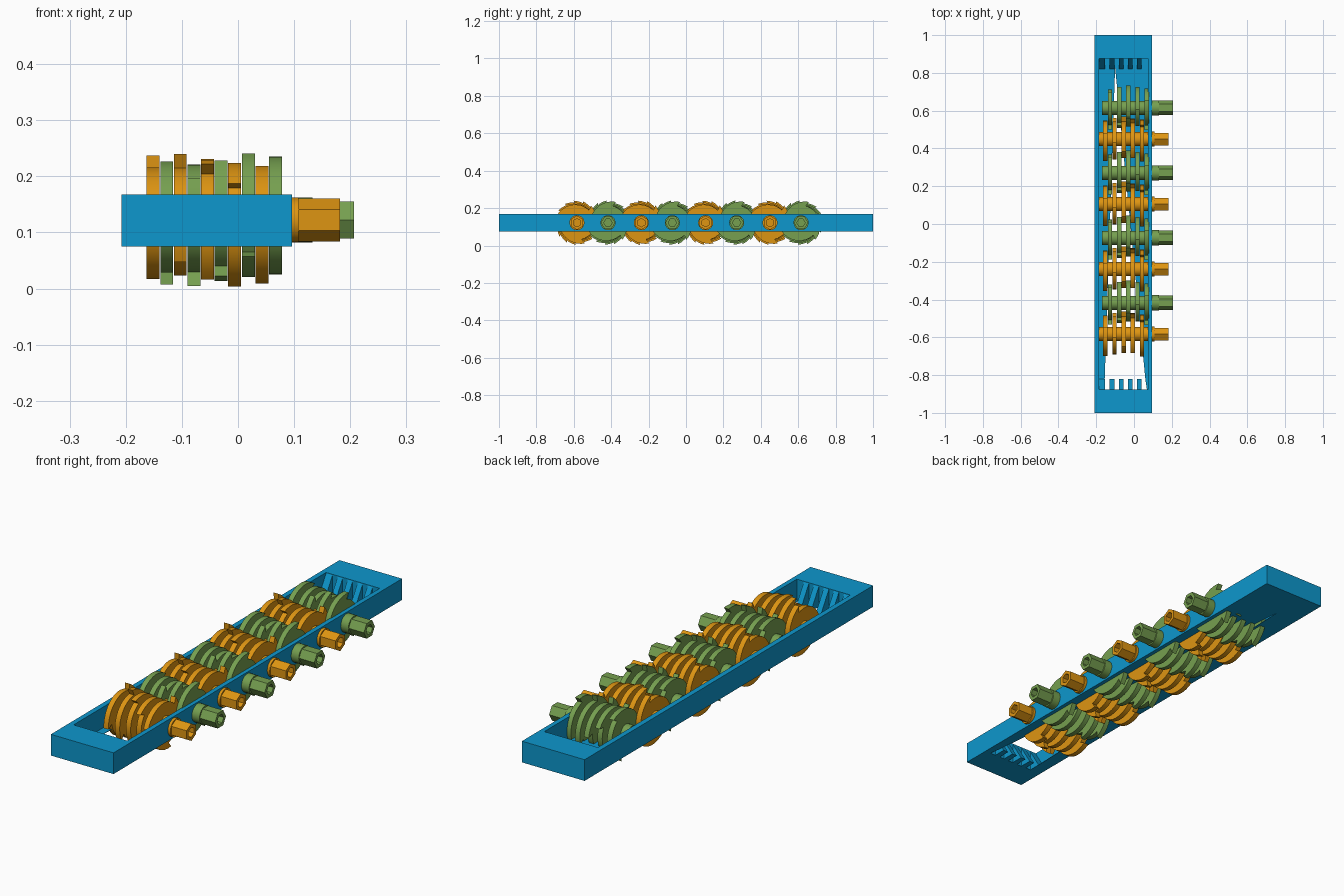
import bpy, bmesh
from math import sin, cos, pi, radians

if "Cube" in bpy.data.objects:
    bpy.data.objects.remove(bpy.data.objects["Cube"])


def material(name, rgb):
    mat = bpy.data.materials.new(name)
    mat.use_nodes = True
    mat.diffuse_color = (*rgb, 1)
    mat.node_tree.nodes["Principled BSDF"].inputs["Base Color"].default_value = (*rgb, 1)
    return mat


blue = material("blue", (0.004, 0.31, 0.61))
orange = material("orange", (0.73, 0.30, 0.006))
green = material("green", (0.18, 0.35, 0.08))

AXIS_Z = 0.122
LOW, HIGH = 0.075, 0.168


def finish(name, bm, mat, smooth=False):
    bmesh.ops.recalc_face_normals(bm, faces=bm.faces)
    mesh = bpy.data.meshes.new(name)
    bm.to_mesh(mesh)
    bm.free()
    mesh.materials.append(mat)
    obj = bpy.data.objects.new(name, mesh)
    bpy.context.collection.objects.link(obj)
    if smooth:
        bpy.ops.object.select_all(action="DESELECT")
        obj.select_set(True)
        bpy.context.view_layer.objects.active = obj
        bpy.ops.object.shade_smooth_by_angle(angle=radians(25))
    return obj


def add_prism(bm, profile, x0, x1):
    """Extrude a (y, z) profile along x; returns the face at x1."""
    rings = [[bm.verts.new((x, y, z)) for y, z in profile] for x in (x0, x1)]
    a, b = rings
    n = len(profile)
    bm.faces.new(a)
    for i in range(n):
        j = (i + 1) % n
        bm.faces.new((a[i], a[j], b[j], b[i]))
    return bm.faces.new(b[::-1])


def polygon(y, radius, sides, turn=0.0):
    return [(y + radius * cos(turn + 2 * pi * i / sides),
             AXIS_Z + radius * sin(turn + 2 * pi * i / sides)) for i in range(sides)]


def hooked(y, turn, direction, hooks=3, steps=14):
    """Disc outline whose radius swells into overhanging hooks."""
    points = []
    for k in range(hooks):
        for i in range(steps):
            t = i / (steps - 1)
            r = 0.093 + 0.026 * t ** 2
            angle = direction * (turn + 2 * pi / hooks * (k + t * 1.04))
            points.append((y + r * cos(angle), AXIS_Z + r * sin(angle)))
    return points


# Rectangular frame around the opening
def rectangle(x0, x1, y):
    return [(x0, -y), (x1, -y), (x1, y), (x0, y)]


bm = bmesh.new()
outer, inner = rectangle(-0.208, 0.096, 1.0), rectangle(-0.185, 0.075, 0.875)
loops = [[bm.verts.new((x, y, z)) for x, y in loop]
         for loop, z in ((outer, LOW), (outer, HIGH), (inner, HIGH), (inner, LOW))]
for a, b in zip(loops, loops[1:] + loops[:1]):
    for i in range(4):
        j = (i + 1) % 4
        bm.faces.new((a[i], a[j], b[j], b[i]))
finish("frame", bm, blue)

# Thin floor with a tapering slit
bm = bmesh.new()
tip = (-0.10, 0.83)
left_back, right_back = (-0.185, 0.875), (0.075, 0.875)
for outline in (
        [(-0.185, -0.875), (-0.155, -0.875), (-0.155, -0.82), tip, left_back],
        [(0.075, -0.875), (0.068, -0.875), (0.06, -0.82), tip, right_back],
        [left_back, tip, right_back]):
    bm.faces.new([bm.verts.new((x, y, LOW + 0.001)) for x, y in outline])
floor = finish("floor", bm, blue)
solid = floor.modifiers.new("thickness", "SOLIDIFY")
solid.thickness = 0.002
solid.offset = 0

# Sloping comb teeth at both ends of the opening
for side, label in ((-1, "front"), (1, "back")):
    bm = bmesh.new()
    wedge = [(side * 0.876, HIGH - 0.002), (side * 0.876, LOW), (side * 0.82, LOW)]
    add_prism(bm, wedge, -0.185, -0.154)
    for i in range(4):
        start = -0.129 + 0.0485 * i
        add_prism(bm, wedge, start, start + 0.0245)
    finish(label + "_comb", bm, blue)


def cutter_shaft(label, y, mat, first, core_start, collar_end, stub_end, turn, direction):
    # Round core and collar
    bm = bmesh.new()
    add_prism(bm, polygon(y, 0.037, 24), core_start, 0.09)
    add_prism(bm, polygon(y, 0.040, 24), 0.08, collar_end)
    finish(label + "_shaft", bm, mat, True)
    # Hexagonal drive end with a socket
    bm = bmesh.new()
    cap = add_prism(bm, polygon(y, 0.038, 6, turn), collar_end - 0.01, stub_end)
    bmesh.ops.recalc_face_normals(bm, faces=bm.faces)
    bmesh.ops.inset_individual(bm, faces=[cap], thickness=0.016)
    bmesh.ops.translate(bm, verts=bmesh.ops.extrude_discrete_faces(
        bm, faces=[cap])["faces"][0].verts[:], vec=(-0.04, 0, 0))
    finish(label + "_drive_end", bm, mat)
    # Five hooked discs, each turned a little further
    bm = bmesh.new()
    for i in range(5):
        x = first + 0.0485 * i
        add_prism(bm, hooked(y, radians(70 + 24 * i), direction), x, x + 0.023)
    finish(label + "_cutters", bm, mat, True)


# Four pairs of meshing shafts
for n in range(4):
    step = 0.344 * n
    cutter_shaft(f"orange_{n + 1}", -0.583 + step, orange, -0.163, -0.19, 0.108, 0.182, pi / 2, 1)
    cutter_shaft(f"green_{n + 1}", -0.417 + step, green, -0.1385, -0.17, 0.133, 0.207, 0, -1)
